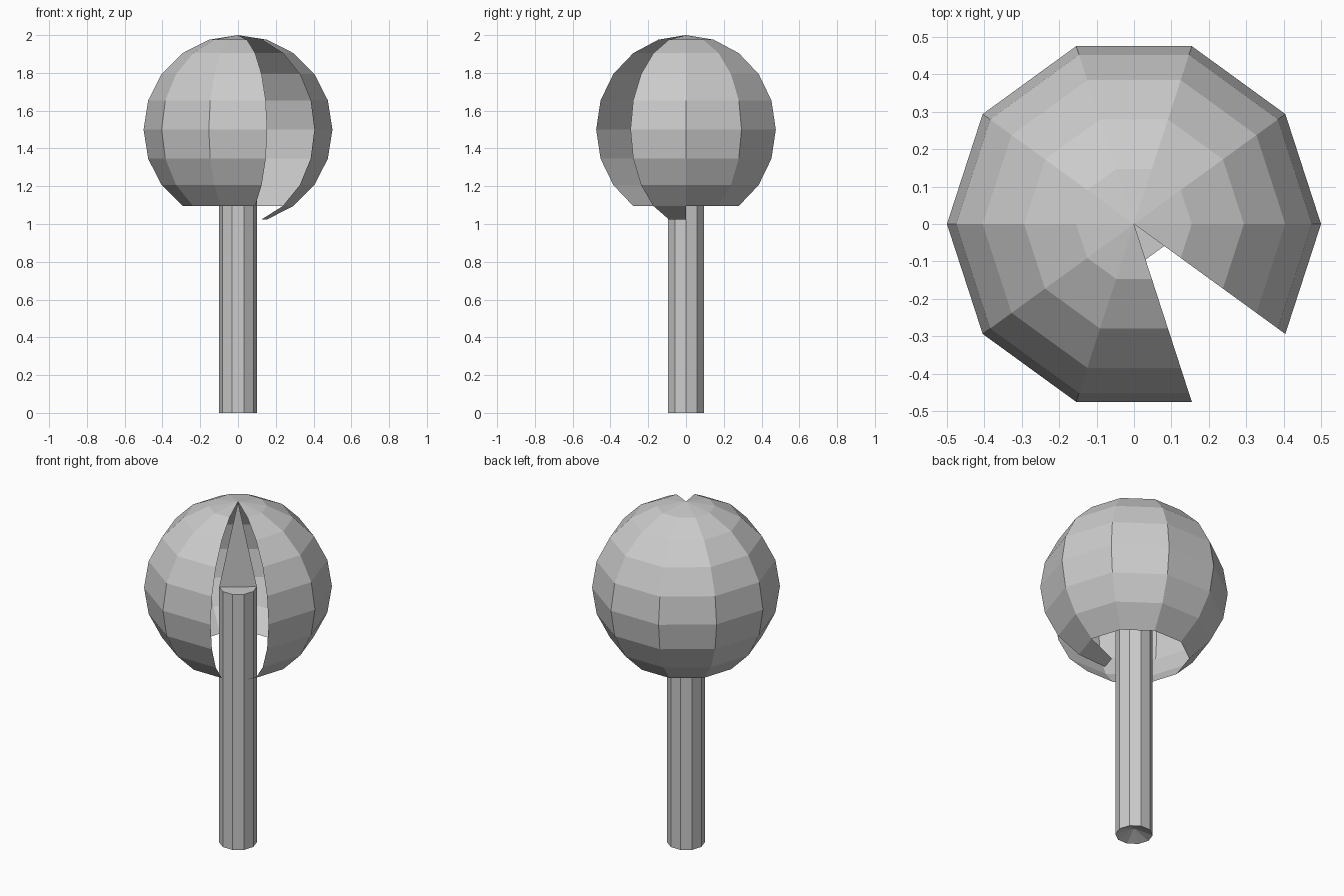
import bpy
import bmesh
from math import cos, sin, pi

SIDES = 10
STEP = 2 * pi / SIDES
BALL_Z, BALL_R = 1.5, 0.5
STEM_R, STEM_TOP = 0.1, 1.5

cube = bpy.data.objects.get("Cube")
if cube:
    bpy.data.objects.remove(cube, do_unlink=True)

grey = bpy.data.materials.new("plain grey")
grey.use_nodes = True
grey.diffuse_color = (0.6, 0.6, 0.6, 1)
grey.node_tree.nodes["Principled BSDF"].inputs["Base Color"].default_value = (0.6, 0.6, 0.6, 1)


def finish(bm, name):
    """Turn a bmesh into a flat-shaded object."""
    mesh = bpy.data.meshes.new(name)
    bm.to_mesh(mesh)
    bm.free()
    mesh.materials.append(grey)
    obj = bpy.data.objects.new(name, mesh)
    bpy.context.scene.collection.objects.link(obj)
    return obj


def ring(bm, radius, z):
    return [bm.verts.new((radius * cos(i * STEP), radius * sin(i * STEP), z))
            for i in range(SIDES)]


# Hollow ball: open underneath, with one column of panels missing
bm = bmesh.new()
pole = bm.verts.new((0, 0, BALL_Z + BALL_R))
rings = [ring(bm, BALL_R * sin(k * pi / 10), BALL_Z + BALL_R * cos(k * pi / 10))
         for k in range(1, 10)]
GAP, FLAP = 8, 9
for i in range(SIDES):
    j = (i + 1) % SIDES
    if i != GAP:
        bm.faces.new((pole, rings[0][i], rings[0][j]))
    for k in range(8):
        # the lowest band keeps a single hanging panel
        if (k < 7 and i != GAP) or (k == 7 and i == FLAP):
            bm.faces.new((rings[k][i], rings[k + 1][i], rings[k + 1][j], rings[k][j]))
bmesh.ops.delete(bm, geom=[v for v in bm.verts if not v.link_faces], context='VERTS')
finish(bm, "ball_shell")

# Stem with a flat top and a hollowed foot
bm = bmesh.new()
low, high = ring(bm, STEM_R, 0), ring(bm, STEM_R, STEM_TOP)
foot = bm.verts.new((0, 0, 0.04))
for i in range(SIDES):
    j = (i + 1) % SIDES
    bm.faces.new((low[i], low[j], high[j], high[i]))
    bm.faces.new((foot, low[j], low[i]))
bm.faces.new(high)
finish(bm, "stem")

# Flat web joining the stem top to the crown of the ball
bm = bmesh.new()
corners = [bm.verts.new((STEM_R * cos(a * STEP), STEM_R * sin(a * STEP), STEM_TOP))
           for a in (6, 1)]
corners.append(bm.verts.new((0, 0, BALL_Z + BALL_R)))
bm.faces.new(corners)
finish(bm, "inner_web")
